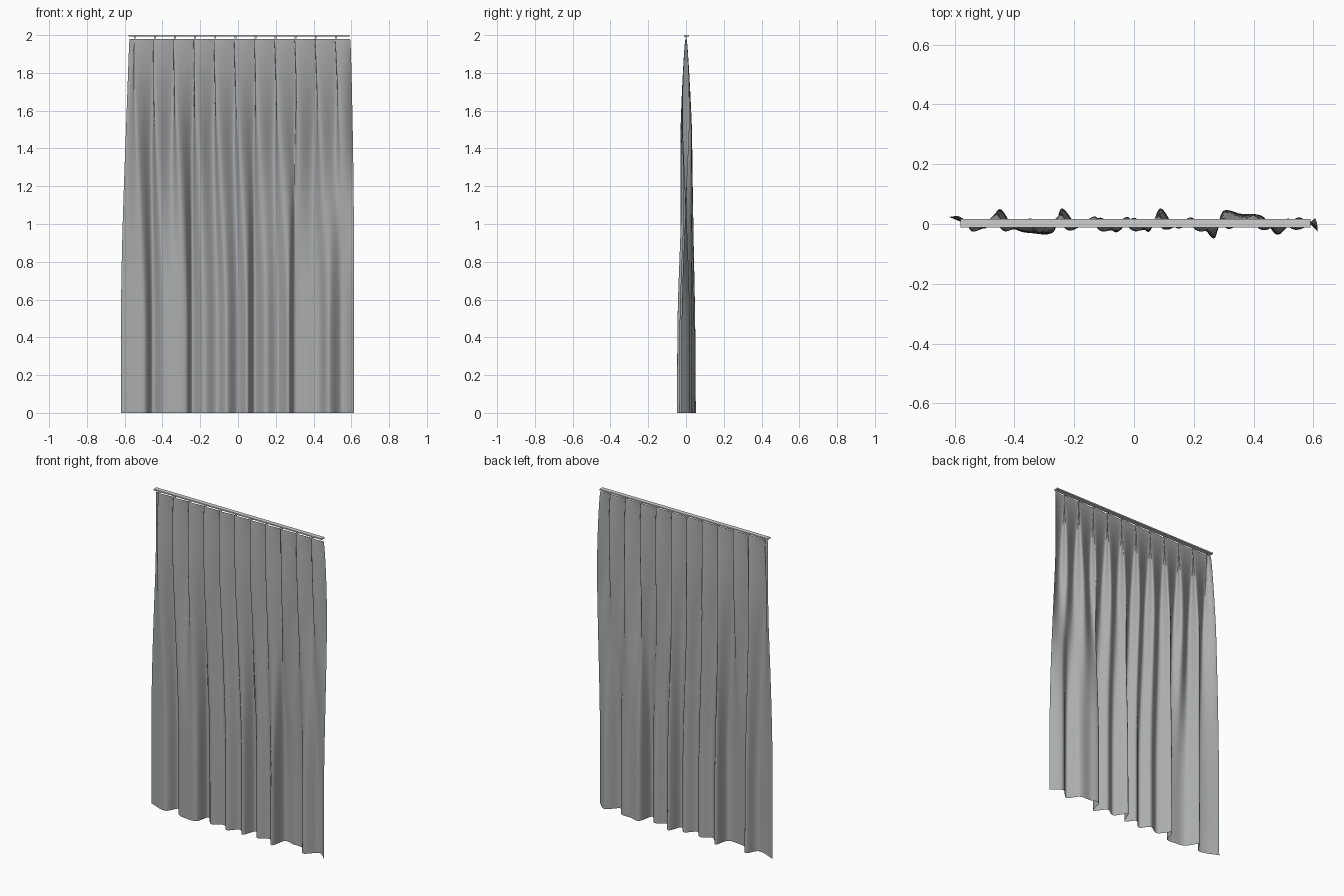
import bpy, bmesh, math

if "Cube" in bpy.data.objects:
    bpy.data.objects.remove(bpy.data.objects["Cube"])

def material(name, rgb):
    m = bpy.data.materials.new(name)
    m.diffuse_color = (*rgb, 1)
    m.use_nodes = True
    m.node_tree.nodes["Principled BSDF"].inputs["Base Color"].default_value = m.diffuse_color
    return m

fabric = material("grey_fabric", (0.40, 0.42, 0.415))
metal = material("pale_metal", (0.62, 0.62, 0.62))

PITCH, FIRST = 0.1065, -0.52        # pleat spacing and first pleat position
U0, U1 = -0.5, 10.45                # cloth range measured in pleats
TOP, BOTTOM = 1.985, 0.005

# Hem outline, one point per half pleat
HEM = [(-.62, .025), (-.50, -.015), (-.45, .05), (-.40, -.015), (-.34, -.031),
       (-.27, -.027), (-.242, .052), (-.18, -.011), (-.11, .021), (-.06, -.028),
       (0, .021), (.05, -.026), (.088, .052), (.145, -.015), (.21, .014),
       (.268, -.048), (.297, .042), (.36, .034), (.43, .026), (.48, -.036),
       (.55, .022), (.615, -.025)]

def hem_point(u):
    """Smooth curve through the hem outline."""
    s = (u - U0) / (U1 - U0) * (len(HEM) - 1)
    i = min(int(s), len(HEM) - 2)
    f = s - i
    a, b, c, d = (HEM[max(0, min(len(HEM) - 1, i + k))] for k in (-1, 0, 1, 2))
    return [0.5 * (2 * b[k] + (c[k] - a[k]) * f
                   + (2 * a[k] - 5 * b[k] + 4 * c[k] - d[k]) * f * f
                   + (3 * b[k] - a[k] - 3 * c[k] + d[k]) * f ** 3) for k in (0, 1)]

def cloth_point(u, d):
    """Overlapping header pleats blended down into the loose hem folds."""
    w = min(1, d / 0.8)
    w = w * w * (3 - 2 * w)
    phase = 2 * math.pi * u
    depth = 0.003 + 0.027 * min(1, d / 0.25) ** 0.7
    lap = 0.028 * (1 - 0.5 * min(1, d / 0.3))
    ease = min(1, (u - U0) / 0.5, (U1 - u) / 0.45)      # no overlap at the side edges
    tx = FIRST + PITCH * u - lap * math.cos(phase) * ease
    tx += 0.025 * math.sqrt(d) * (2 * (u - U0) / (U1 - U0) - 1)
    ty = -depth * math.cos(phase)
    bx, by = hem_point(u)
    by *= 0.75 + 0.25 * d
    return (tx + (bx - tx) * w, ty + (by - ty) * w, TOP + (BOTTOM - TOP) * d)

# Curtain sheet
COLS, ROWS = 264, 44
bm = bmesh.new()
grid = [[bm.verts.new(cloth_point(U0 + (U1 - U0) * c / COLS, (r / ROWS) ** 1.4))
         for c in range(COLS + 1)] for r in range(ROWS + 1)]
for r in range(ROWS):
    for c in range(COLS):
        f = bm.faces.new((grid[r][c], grid[r + 1][c], grid[r + 1][c + 1], grid[r][c + 1]))
        f.smooth = True
mesh = bpy.data.meshes.new("curtain")
bm.to_mesh(mesh)
bm.free()
mesh.materials.append(fabric)
bpy.context.collection.objects.link(bpy.data.objects.new("curtain", mesh))

def box(name, loc, size, mat):
    bpy.ops.mesh.primitive_cube_add(size=1, location=loc)
    ob = bpy.context.object
    ob.name = name
    ob.scale = size
    ob.data.materials.append(mat)

# Ceiling rail and the gliders the cloth hangs from
box("rail", (0.005, 0.003, 1.996), (1.17, 0.028, 0.008), metal)
for i in range(11):
    box("glider", (FIRST + PITCH * (i - 0.25), 0, 1.988), (0.01, 0.006, 0.012), metal)

# Stand the hem on the ground
bpy.data.objects["curtain"].location.z = -BOTTOM
